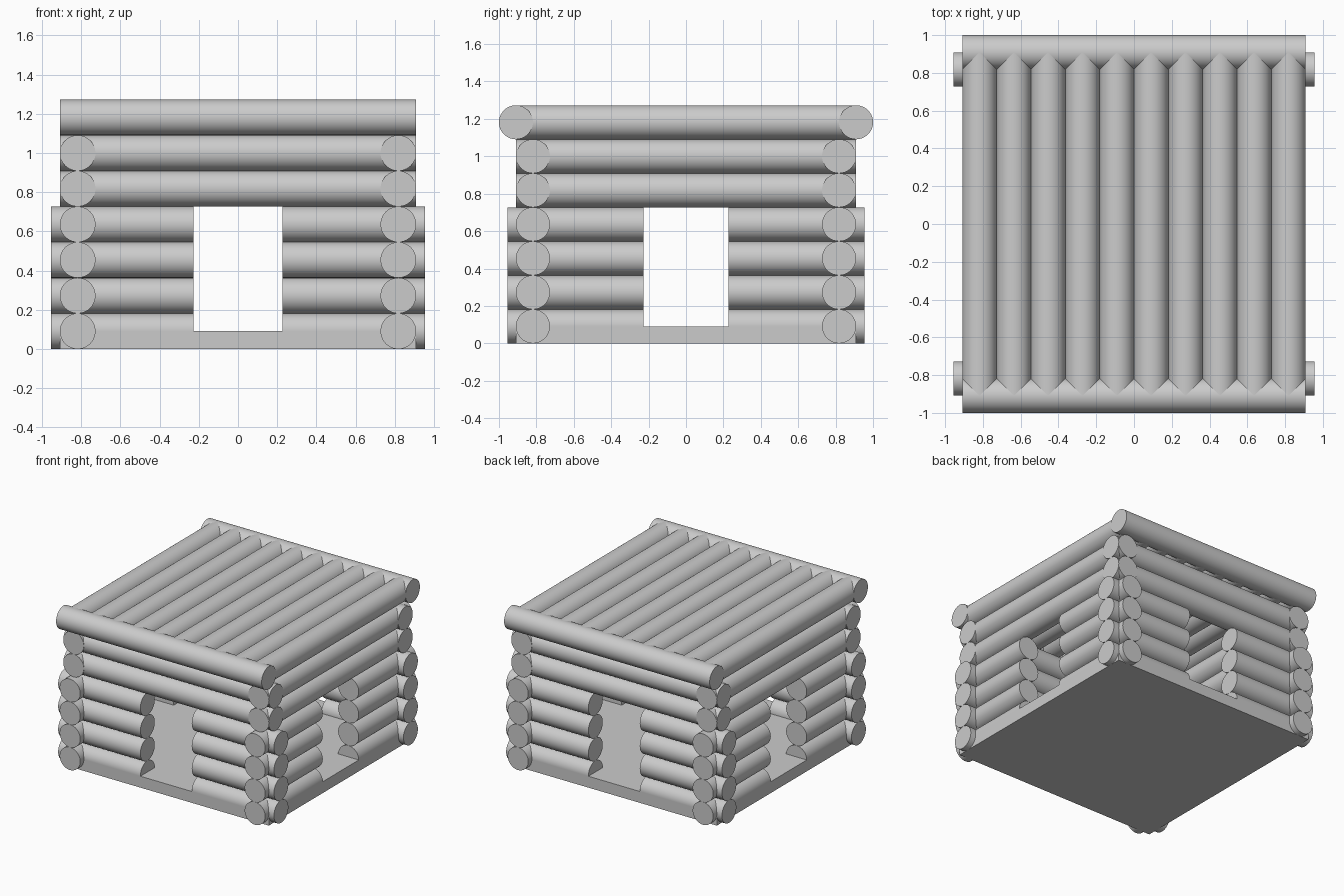
import bpy
from math import pi

default_cube = bpy.data.objects.get("Cube")
if default_cube:
    bpy.data.objects.remove(default_cube, do_unlink=True)

R = 1 / 11            # log radius, the module every size is built on
WALL = 9 * R          # wall centre line
HALF = 10 * R         # half length of a full log
DOOR = 2.5 * R        # half width of the openings
STUB = 10.5 * R       # outer end of the short logs
DOOR_ROWS, WALL_ROWS = 4, 6


def add_log(name, axis, start, end, offset, z):
    """Lay a log along 'x' or 'y' from start to end, offset on the other axis."""
    mid = (start + end) / 2
    along_x = axis == "x"
    bpy.ops.mesh.primitive_cylinder_add(
        vertices=64, radius=R, depth=end - start,
        location=(mid, offset, z) if along_x else (offset, mid, z),
        rotation=(0, pi / 2, 0) if along_x else (pi / 2, 0, 0))
    log = bpy.context.object
    log.name = name
    bpy.ops.object.shade_smooth_by_angle()


# Floor slab
bpy.ops.mesh.primitive_cube_add(size=1, location=(0, 0, R / 2))
floor = bpy.context.object
floor.name = "floor"
floor.scale = (2 * HALF, 2 * HALF, R)
bpy.ops.object.transform_apply(location=False, rotation=False, scale=True)

# Four walls: short logs beside each opening, full logs above it
walls = {"front": ("x", -WALL), "back": ("x", WALL),
         "right": ("y", -WALL), "left": ("y", WALL)}
for side, (axis, offset) in walls.items():
    for row in range(WALL_ROWS):
        z = (2 * row + 1) * R
        if row < DOOR_ROWS:
            add_log(f"{side}_wall_short_log_a", axis, -STUB, -DOOR, offset, z)
            add_log(f"{side}_wall_short_log_b", axis, DOOR, STUB, offset, z)
        else:
            add_log(f"{side}_wall_full_log", axis, -HALF, HALF, offset, z)

# Flat roof of logs, closed by a beam at the front and back
roof_z = (2 * WALL_ROWS + 1) * R
for i in range(10):
    add_log("roof_log", "y", -HALF, HALF, (2 * i - 9) * R, roof_z)
for name, y in (("front_roof_beam", -HALF), ("back_roof_beam", HALF)):
    add_log(name, "x", -HALF, HALF, y, roof_z)
